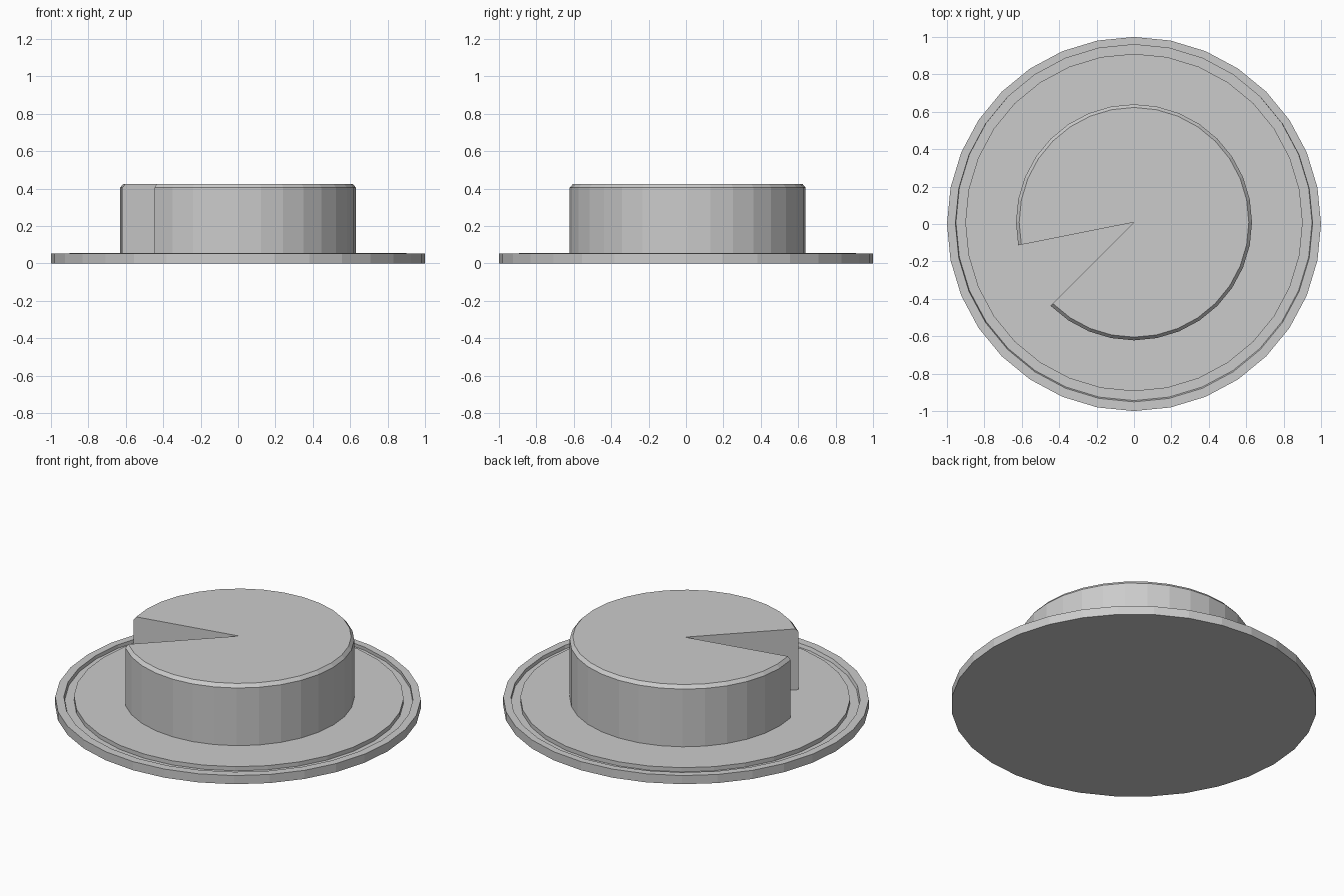
import bpy
import bmesh
from math import cos, sin, radians

if "Cube" in bpy.data.objects:
    bpy.data.objects.remove(bpy.data.objects["Cube"])

SIDES = 32
STEP = 360 / SIDES


def finish(bm, name):
    bmesh.ops.recalc_face_normals(bm, faces=bm.faces)
    mesh = bpy.data.meshes.new(name)
    bm.to_mesh(mesh)
    bm.free()
    obj = bpy.data.objects.new(name, mesh)
    bpy.context.collection.objects.link(obj)
    return obj


def arc(bm, radius, cy, z, first, count):
    """Points on a horizontal circle centred on (0, cy)."""
    angles = [radians((first + i) * STEP) for i in range(count)]
    return [bm.verts.new((radius * cos(a), cy + radius * sin(a), z)) for a in angles]


def stack(name, profile, first=0, count=SIDES, apex_y=None):
    """Join stacked rings; with apex_y each ring is an open arc closed at the apex."""
    bm = bmesh.new()
    rings = []
    for r, cy, z in profile:
        ring = arc(bm, r, cy, z, first, count)
        if apex_y is not None and (r, cy, z) in (profile[0], profile[-1]):
            apex = bm.verts.new((0, apex_y, z))
        else:
            apex = None
        rings.append((ring, apex))
    for (a, _), (b, _) in zip(rings, rings[1:]):
        for i in range(count if apex_y is None else count - 1):
            j = (i + 1) % count
            bm.faces.new((a[i], a[j], b[j], b[i]))
    (low, low_apex), (top, top_apex) = rings[0], rings[-1]
    if apex_y is None:
        bm.faces.new(low)
        bm.faces.new(top)
    else:
        bm.faces.new([low_apex] + low)
        bm.faces.new([top_apex] + top)
        # flat walls of the missing slice
        for end in (0, -1):
            bm.faces.new([low_apex] + [ring[end] for ring, _ in rings] + [top_apex])
    return finish(bm, name)


# Round board: flat rim, shallow groove, slightly raised centre
stack("board", [
    (1.0, 0.0, 0.0), (1.0, 0.0, 0.052),
    (0.955, 0.004, 0.052), (0.952, 0.008, 0.032),
    (0.902, 0.008, 0.032), (0.902, 0.008, 0.057),
])

# Bevelled wheel with three of its 32 segments cut away (191 to 225 degrees)
stack("cut_wheel", [
    (0.631, 0.009, 0.054), (0.631, 0.009, 0.405), (0.614, 0.009, 0.425),
], first=20, count=SIDES - 2, apex_y=0.009)
